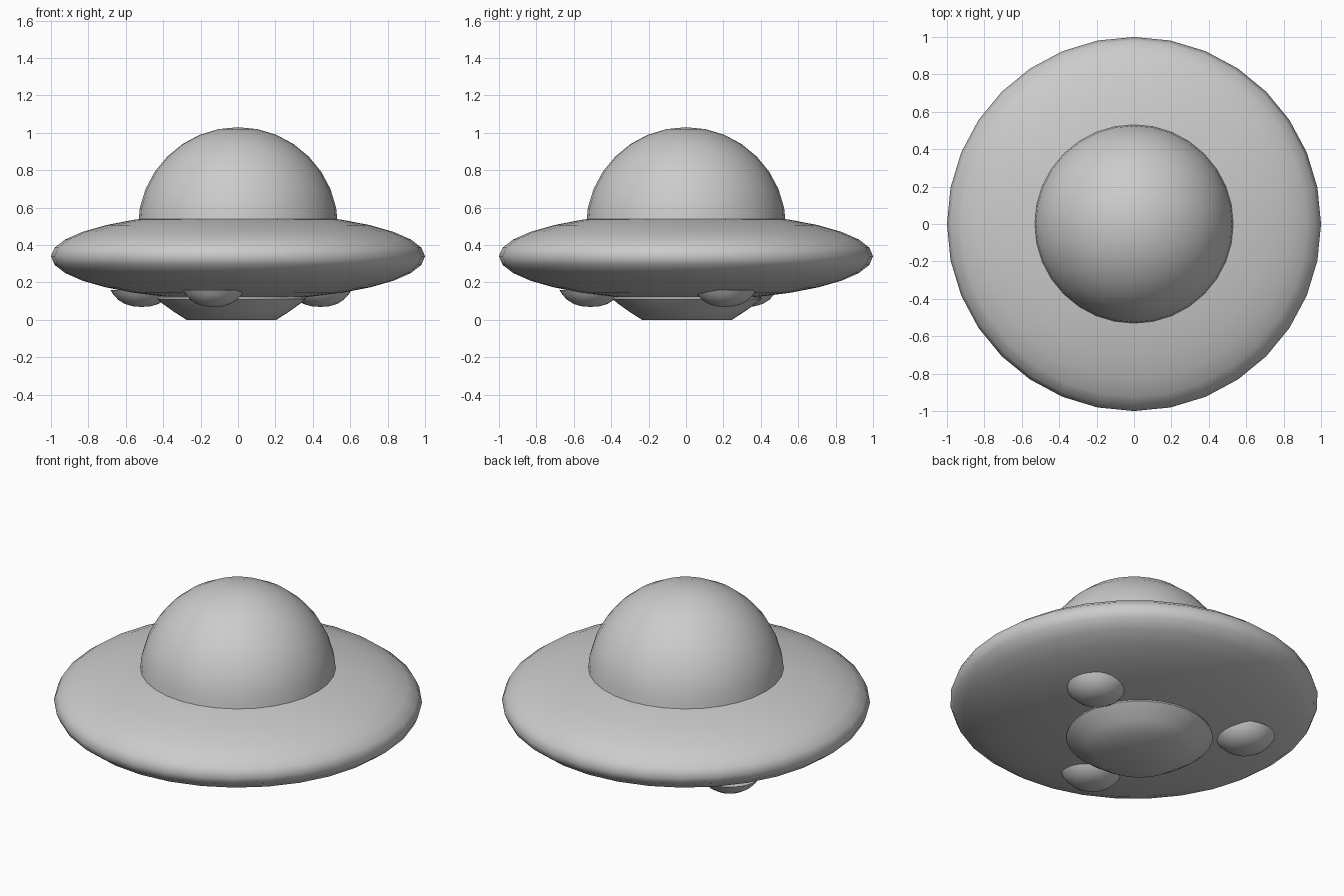
import bpy, bmesh, math

cube = bpy.data.objects.get("Cube")
if cube:
    bpy.data.objects.remove(cube, do_unlink=True)

# Single hull colour
hull = bpy.data.materials.new("hull_grey")
hull.use_nodes = True
GREY = (0.6, 0.6, 0.6, 1)
hull.diffuse_color = GREY
hull.node_tree.nodes["Principled BSDF"].inputs["Base Color"].default_value = GREY


def finish(bm, name, location):
    bmesh.ops.recalc_face_normals(bm, faces=bm.faces)
    mesh = bpy.data.meshes.new(name)
    bm.to_mesh(mesh)
    bm.free()
    mesh.materials.append(hull)
    obj = bpy.data.objects.new(name, mesh)
    obj.location = location
    bpy.context.collection.objects.link(obj)
    bpy.ops.object.select_all(action="DESELECT")
    obj.select_set(True)
    bpy.context.view_layer.objects.active = obj
    bpy.ops.object.shade_smooth_by_angle(angle=math.radians(50))
    return obj


def ellipsoid(name, radius, half_height, z, cut=None):
    """Squashed sphere, optionally cut off below a local height."""
    bm = bmesh.new()
    bmesh.ops.create_uvsphere(bm, u_segments=32, v_segments=16, radius=1)
    bmesh.ops.scale(bm, vec=(radius, radius, half_height), verts=bm.verts)
    if cut is not None:
        bmesh.ops.bisect_plane(bm, geom=bm.verts[:] + bm.edges[:] + bm.faces[:],
                               plane_co=(0, 0, cut), plane_no=(0, 0, 1), clear_inner=True)
    return finish(bm, name, (0, 0, z))


def lathe(name, profile, x, y):
    """Spin a (radius, height) profile around its own vertical axis."""
    bm = bmesh.new()
    verts = [bm.verts.new((r, 0, z)) for r, z in profile]
    edges = [bm.edges.new(pair) for pair in zip(verts, verts[1:])]
    bmesh.ops.spin(bm, geom=verts + edges, cent=(0, 0, 0), axis=(0, 0, 1),
                   angle=math.tau, steps=32)
    bmesh.ops.remove_doubles(bm, verts=bm.verts, dist=0.0005)
    return finish(bm, name, (x, y, 0))


# Saucer and dome
ellipsoid("saucer_disc", 1, 0.235, 0.34)
ellipsoid("dome", 0.535, 0.535, 0.495, cut=0)

# Flat-bottomed belly, slightly off centre
lathe("belly", [(0, 0), (0.24, 0), (0.31, 0.045), (0.37, 0.088), (0.398, 0.112),
                (0.395, 0.122), (0.36, 0.13), (0, 0.14)], -0.035, 0.005)

# Three shallow landing pods around the belly
POD = [(0, 0.069), (0.05, 0.073), (0.09, 0.085), (0.125, 0.107),
       (0.15, 0.133), (0.167, 0.16), (0, 0.16)]
for name, x, y in (("front_pod", -0.13, -0.51), ("left_pod", 0.44, 0.21),
                   ("right_pod", -0.515, 0.32)):
    lathe(name, POD, x, y)
